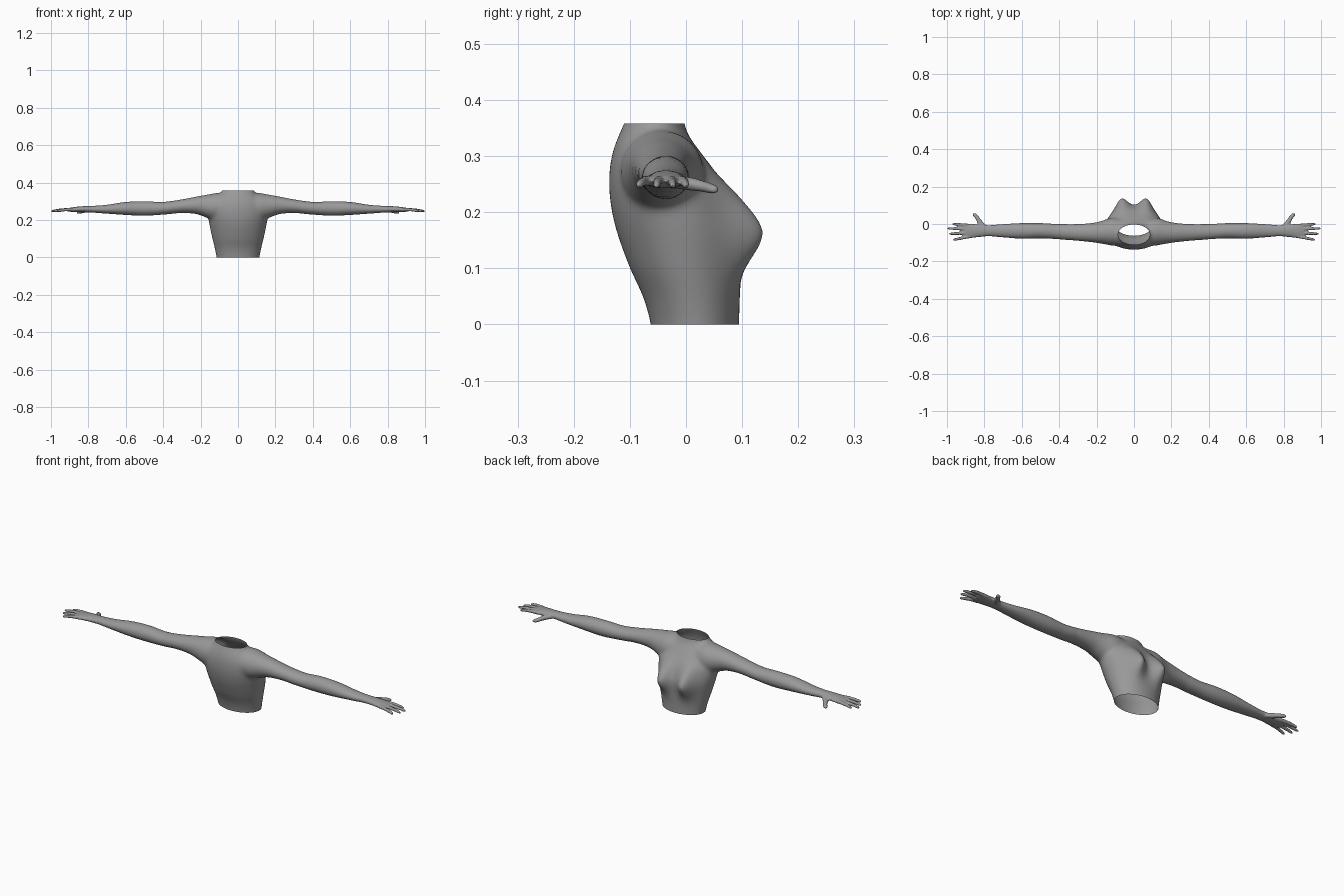
import bpy
import bmesh
from math import sin, cos, exp, pi
from mathutils import Vector

cube = bpy.data.objects.get("Cube")
if cube:
    bpy.data.objects.remove(cube, do_unlink=True)

skin = bpy.data.materials.new("plain grey")
skin.use_nodes = True
grey = (0.32, 0.32, 0.32, 1)
skin.diffuse_color = grey
skin.node_tree.nodes["Principled BSDF"].inputs["Base Color"].default_value = grey

bm = bmesh.new()


def spline(rows, steps):
    """Smooth curve through rows of equal length."""
    pts = [Vector(r) for r in rows]
    out = []
    for i in range(len(pts) - 1):
        b, c = pts[i], pts[i + 1]
        a, d = pts[max(i - 1, 0)], pts[min(i + 2, len(pts) - 1)]
        for s in range(steps):
            t = s / steps
            out.append(b + (c - a) * (t / 2) + (a * 2 - b * 5 + c * 4 - d) * (t * t / 2)
                       + (b * 3 - a - c * 3 + d) * (t ** 3 / 2))
    return out + [pts[-1]]


def skin_rings(rings):
    """Join rings of points into a closed solid."""
    loops = [[bm.verts.new(p) for p in ring] for ring in rings]
    n = len(loops[0])
    for lo, hi in zip(loops, loops[1:]):
        for i in range(n):
            j = (i + 1) % n
            bm.faces.new((lo[i], lo[j], hi[j], hi[i]))
    bm.faces.new(loops[0][::-1])
    bm.faces.new(loops[-1])


def limb(rows, side, n=24, steps=5):
    """Tube through rows of x, y, z, half breadth, half height."""
    st = spline(rows, steps)
    rings = []
    for k, s in enumerate(st):
        centre = Vector(s[:3])
        t = Vector(st[min(k + 1, len(st) - 1)][:3]) - Vector(st[max(k - 1, 0)][:3])
        across = t.cross(Vector((0, 0, 1))).normalized()
        up = across.cross(t).normalized()
        ring = []
        for i in range(n):
            a = 2 * pi * i / n
            p = centre + across * (s[3] * cos(a)) + up * (s[4] * sin(a))
            ring.append((p.x * side, p.y, p.z))
        rings.append(ring)
    skin_rings(rings)


# Torso: height, half width, back y, front y
torso = [
    (-0.05, 0.110, -0.058, 0.094), (0, 0.115, -0.063, 0.095),
    (0.05, 0.125, -0.077, 0.096), (0.10, 0.137, -0.100, 0.098),
    (0.16, 0.150, -0.122, 0.100), (0.20, 0.157, -0.132, 0.090),
    (0.24, 0.160, -0.137, 0.074), (0.28, 0.150, -0.136, 0.046),
    (0.31, 0.130, -0.130, 0.024), (0.335, 0.104, -0.121, 0.006),
    (0.36, 0.084, -0.110, -0.003), (0.41, 0.080, -0.094, -0.012),
]
rings = []
for z, w, back, front in spline(torso, 5):
    ring = []
    for i in range(72):
        a = 2 * pi * i / 72
        x, y = w * cos(a), (front + back) / 2 + (front - back) / 2 * sin(a)
        if sin(a) > 0:  # bust
            spread = 0.065 if z < 0.165 else 0.075
            y += 0.052 * min(1, sin(a) * 2) * exp(
                -((abs(x) - 0.066) / 0.036) ** 2 - ((z - 0.165) / spread) ** 2)
        ring.append((x, y, z))
    rings.append(ring)
skin_rings(rings)

# Arm and palm
arm = [
    (0.06, -0.045, 0.275, 0.070, 0.070), (0.12, -0.042, 0.272, 0.074, 0.073),
    (0.17, -0.045, 0.276, 0.062, 0.061), (0.22, -0.046, 0.279, 0.053, 0.048),
    (0.30, -0.045, 0.274, 0.046, 0.037), (0.40, -0.041, 0.263, 0.041, 0.034),
    (0.50, -0.036, 0.262, 0.041, 0.039), (0.60, -0.037, 0.262, 0.042, 0.035),
    (0.70, -0.036, 0.258, 0.036, 0.024), (0.78, -0.036, 0.258, 0.030, 0.018),
    (0.83, -0.036, 0.258, 0.034, 0.016), (0.88, -0.037, 0.256, 0.039, 0.013),
    (0.91, -0.038, 0.255, 0.036, 0.009),
]
# Finger base y, tip x, tip y
fingers = [(-0.008, 0.972, 0.000), (-0.027, 1.000, -0.023),
           (-0.047, 0.990, -0.053), (-0.066, 0.968, -0.085)]
thumb = [
    (0.790, -0.025, 0.254, 0.012, 0.011), (0.820, 0.004, 0.251, 0.014, 0.012),
    (0.836, 0.030, 0.246, 0.011, 0.010), (0.848, 0.045, 0.242, 0.011, 0.009),
    (0.857, 0.052, 0.240, 0.008, 0.007), (0.861, 0.055, 0.239, 0.002, 0.002),
]
for side in (1, -1):
    limb(arm, side, n=40)
    limb(thumb, side)
    for base, tip_x, tip_y in fingers:
        rows = []
        for f, drop, r in ((0, 0, 0.0095), (0.4, 0, 0.0085), (0.75, 0.004, 0.0078),
                           (0.94, 0.008, 0.006), (1, 0.009, 0.002)):
            rows.append((0.875 + (tip_x - 0.875) * f, base + (tip_y - base) * f,
                         0.256 - drop, r, r))
        limb(rows, side)

bmesh.ops.recalc_face_normals(bm, faces=bm.faces)
mesh = bpy.data.meshes.new("upper_body")
bm.to_mesh(mesh)
bm.free()
body = bpy.data.objects.new("upper_body", mesh)
bpy.context.collection.objects.link(body)

# Fuse the parts into one skin
fuse = body.modifiers.new("fuse", "REMESH")
fuse.mode = "VOXEL"
fuse.voxel_size = 0.004
graph = bpy.context.evaluated_depsgraph_get()
fused = bpy.data.meshes.new_from_object(body.evaluated_get(graph))
body.modifiers.clear()
body.data = fused

# Blend the shoulders, then open the neck and waist
bm = bmesh.new()
bm.from_mesh(fused)
for reach, times in ((0.35, 28), (0.78, 8), (2, 3)):
    verts = [v for v in bm.verts if abs(v.co.x) < reach]
    for _ in range(times):
        bmesh.ops.smooth_vert(bm, verts=verts, factor=0.5,
                              use_axis_x=True, use_axis_y=True, use_axis_z=True)
for height, direction in ((0, -1), (0.358, 1)):
    bmesh.ops.bisect_plane(bm, geom=bm.verts[:] + bm.edges[:] + bm.faces[:],
                           plane_co=(0, 0, height), plane_no=(0, 0, direction),
                           clear_outer=True)
for face in bm.faces:
    face.smooth = True
    face.material_index = 0
bm.to_mesh(fused)
bm.free()
fused.materials.clear()
fused.materials.append(skin)
